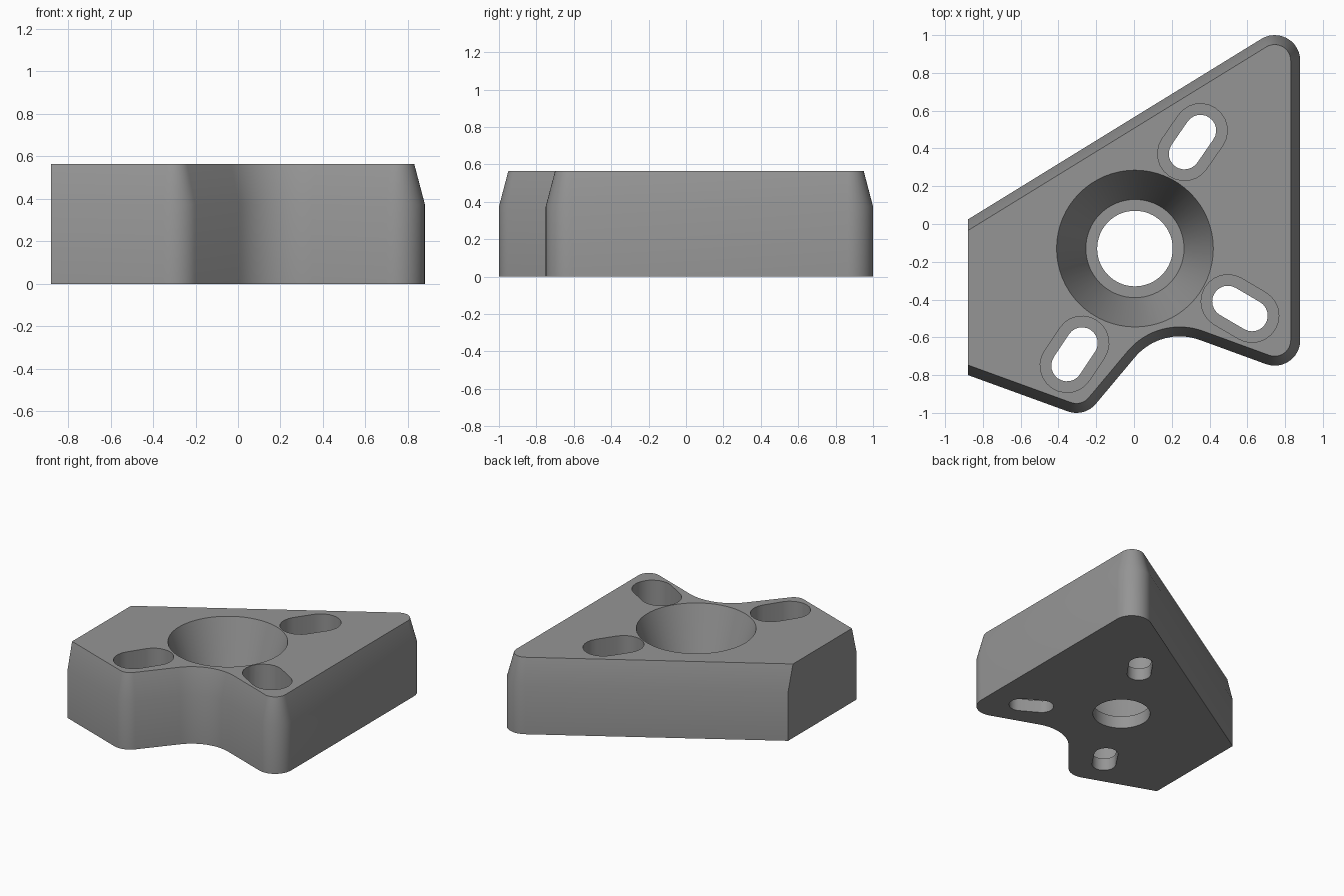
import bpy, bmesh, math
from mathutils import Vector

if "Cube" in bpy.data.objects:
    bpy.data.objects.remove(bpy.data.objects["Cube"])

TOP, BREAK, FLOOR = 0.565, 0.375, 0.094   # top face, start of taper, recess floor
LEFT = -0.88                              # flat cut end

grey = bpy.data.materials.new("grey_metal")
grey.diffuse_color = (0.30, 0.30, 0.30, 1)
grey.use_nodes = True
grey.node_tree.nodes["Principled BSDF"].inputs["Base Color"].default_value = grey.diffuse_color


def loft(name, rings):
    """Closed solid through stacked rings of (points, z)."""
    bm = bmesh.new()
    loops = [[bm.verts.new((x, y, z)) for x, y in pts] for pts, z in rings]
    n = len(loops[0])
    for a, b in zip(loops, loops[1:]):
        for i in range(n):
            j = (i + 1) % n
            bm.faces.new((a[i], a[j], b[j], b[i]))
    bm.faces.new(loops[0][::-1])
    bm.faces.new(loops[-1])
    bmesh.ops.recalc_face_normals(bm, faces=bm.faces)
    mesh = bpy.data.meshes.new(name)
    bm.to_mesh(mesh)
    bm.free()
    mesh.materials.append(grey)
    ob = bpy.data.objects.new(name, mesh)
    bpy.context.collection.objects.link(ob)
    return ob


def arc(cx, cy, r, a0, a1, n=12):
    angles = [math.radians(a0 + (a1 - a0) * i / n) for i in range(n + 1)]
    return [(cx + r * math.cos(a), cy + r * math.sin(a)) for a in angles]


def outline(inset):
    """Plate outline: three round lobes, one concave bay and a flat left end."""
    r = 0.135 - inset
    slope = 31.6
    pts = arc(-0.305, -0.865, r, -110, -40)
    pts += arc(0.242, -0.905, 0.31 + inset, 140, 70, 16)
    pts += arc(0.745, -0.615, r, -110, 0)
    pts += arc(0.745, 0.865, r, 0, 90 + slope)
    (x0, y0), (x1, y1) = pts[0], pts[-1]
    pts.append((LEFT, y1 + (LEFT - x1) * math.tan(math.radians(slope))))
    pts.append((LEFT, y0 + (x0 - LEFT) * math.tan(math.radians(20))))
    return pts


def slot(p, q, r):
    d = Vector(q) - Vector(p)
    a = math.degrees(math.atan2(d.y, d.x))
    return arc(*q, r, a - 90, a + 90) + arc(*p, r, a + 90, a + 270)


def circle(r):
    return arc(0.005, -0.13, r, 0, 360, 64)[:-1]


# Plate with tapered upper rim
plate = loft("mounting_plate", [(outline(0), 0), (outline(0), BREAK), (outline(0.05), TOP)])

# Conical centre recess with a through hole
over = 0.6
cone_top = 0.26 + (0.415 - 0.26) * (over - FLOOR) / (TOP - FLOOR)
cutters = [loft("centre_cutter", [(circle(0.20), -0.1), (circle(0.20), FLOOR),
                                  (circle(0.26), FLOOR), (circle(cone_top), over)])]

# Slotted holes with wide counterbores
for p, q in [((0.267, 0.372), (0.352, 0.495)),
             ((0.497, -0.410), (0.625, -0.485)),
             ((-0.355, -0.750), (-0.275, -0.630))]:
    cutters.append(loft("slot_cutter", [(slot(p, q, 0.083), -0.1), (slot(p, q, 0.083), FLOOR),
                                        (slot(p, q, 0.142), FLOOR), (slot(p, q, 0.142), 0.7)]))

bpy.context.view_layer.objects.active = plate
plate.select_set(True)
for c in cutters:
    mod = plate.modifiers.new("cut", 'BOOLEAN')
    mod.operation, mod.solver, mod.object = 'DIFFERENCE', 'EXACT', c
    bpy.ops.object.modifier_apply(modifier=mod.name)
    bpy.data.objects.remove(c)

bpy.ops.object.shade_smooth_by_angle(angle=math.radians(30))
